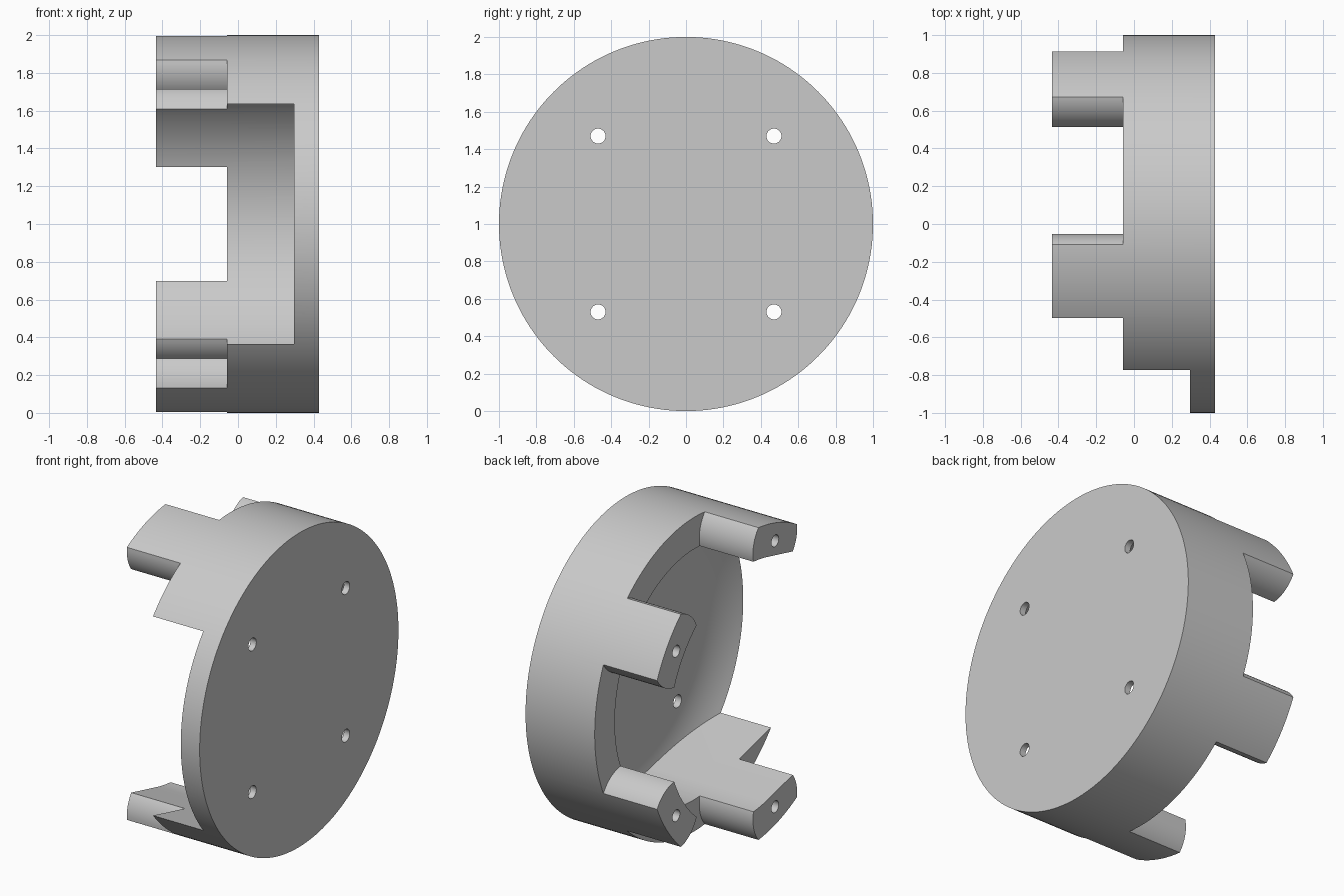
import bpy, bmesh, math

if "Cube" in bpy.data.objects:
    bpy.data.objects.remove(bpy.data.objects["Cube"])

CZ = 1.0            # height of the round axis (runs along x)
BORE = 0.798        # cavity radius
FLARE = math.radians(103.6)
TAB_R, TAB_DIST = 0.223, 0.89
FLOOR, LIP = 0.39, 0.297   # cavity floor depth, and its raised outer edge
DISH = 0.66         # radius where the floor starts to rise


def make(name, bm):
    bmesh.ops.recalc_face_normals(bm, faces=bm.faces)
    me = bpy.data.meshes.new(name)
    bm.to_mesh(me)
    bm.free()
    ob = bpy.data.objects.new(name, me)
    bpy.context.collection.objects.link(ob)
    return ob


def loft(name, rings):
    """Skin closed rings of points and cap both ends."""
    bm = bmesh.new()
    vs = [[bm.verts.new(p) for p in ring] for ring in rings]
    n = len(rings[0])
    bm.faces.new(vs[0])
    bm.faces.new(vs[-1][::-1])
    for a, b in zip(vs, vs[1:]):
        for i in range(n):
            j = (i + 1) % n
            bm.faces.new((a[i], b[i], b[j], a[j]))
    return make(name, bm)


def prism(name, pts, x0, x1):
    """Extrude a (y, z) outline along x."""
    return loft(name, [[(x, y, z + CZ) for y, z in pts] for x in (x0, x1)])


def circle(r, y=0.0, z=0.0, n=128):
    return [(y + r * math.cos(2 * math.pi * i / n), z + r * math.sin(2 * math.pi * i / n))
            for i in range(n)]


def rod(name, r, x0, x1, y=0.0, z=0.0, n=128):
    return prism(name, circle(r, y, z, n), x0, x1)


def combine(target, tool, op='DIFFERENCE'):
    """Boolean the tool into the target and discard it."""
    m = target.modifiers.new("cut", 'BOOLEAN')
    m.operation = op
    m.solver = 'EXACT'
    m.object = tool
    bpy.context.view_layer.objects.active = target
    bpy.ops.object.modifier_apply(modifier=m.name)
    bpy.data.objects.remove(tool, do_unlink=True)


# Round housing block
housing = rod("housing", 1.0, -0.435, 0.43, n=160)

# Cavity: round at the back, flat walls converging to the open front
arc = [-FLARE + 2 * FLARE * i / 90 for i in range(91)]
outline = [(BORE * math.cos(t), BORE * math.sin(t)) for t in arc]
z_out = (BORE + math.cos(FLARE) * 1.3) / math.sin(FLARE)
outline += [(-1.3, z_out), (-1.3, -z_out)]
cavity = prism("cavity_cutter", outline, -1.0, 0.6)

# Dished floor: flat in the middle, curving up to the outer edge
profile = [(-2.0, 1.6), (LIP - 0.02, 1.6)]
for i in range(13, -1, -1):
    t = i / 12
    profile.append((FLOOR - (FLOOR - LIP) * t * t, DISH + (1 - DISH) * t))
dish = loft("dish_form", [[(x, y, z + CZ) for y, z in circle(r)] for x, r in profile])
combine(cavity, dish, 'INTERSECT')
combine(housing, cavity)

# Lower the rim everywhere except at the four rounded mounting tabs
tabs = [(TAB_DIST * math.cos(math.radians(d)), TAB_DIST * math.sin(math.radians(d)))
        for d in (36, 108, -36, -108)]
rim = rod("rim_cutter", 1.4, -1.0, -0.057, n=64)
for y, z in tabs:
    combine(rim, rod("tab_keep", TAB_R, -1.5, 0.5, y, z, 64))
combine(housing, rim)

# Blind screw holes in the tabs
for y, z in tabs:
    combine(housing, rod("screw_hole", 0.037, -0.6, -0.06, y, z, 32))

# Through holes in the base plate
for y in (-0.47, 0.47):
    for z in (-0.47, 0.47):
        combine(housing, rod("plate_hole", 0.04, 0.1, 0.6, y, z, 32))

# Plain grey finish
mat = bpy.data.materials.new("light_grey")
mat.diffuse_color = (0.59, 0.59, 0.59, 1.0)
mat.use_nodes = True
mat.node_tree.nodes["Principled BSDF"].inputs["Base Color"].default_value = mat.diffuse_color
housing.data.materials.clear()
housing.data.materials.append(mat)
for p in housing.data.polygons:
    p.material_index = 0

bpy.ops.object.select_all(action='DESELECT')
housing.select_set(True)
bpy.context.view_layer.objects.active = housing
bpy.ops.object.shade_smooth_by_angle(angle=math.radians(20))
